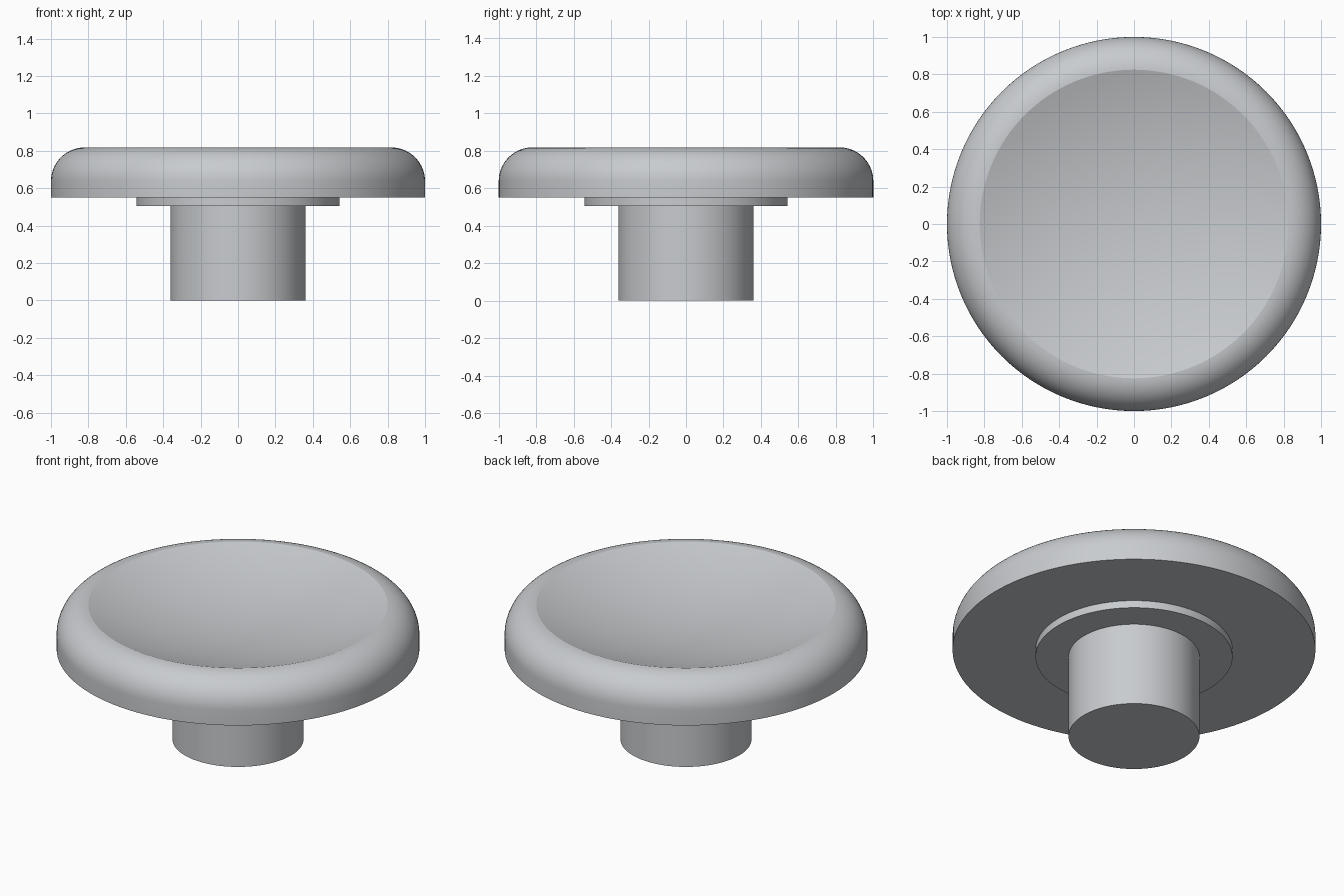
import bpy, bmesh, math

if "Cube" in bpy.data.objects:
    bpy.data.objects.remove(bpy.data.objects["Cube"])

SEGMENTS = 128

metal = bpy.data.materials.new("light_grey")
metal.diffuse_color = (0.58, 0.60, 0.62, 1)
metal.use_nodes = True
metal.node_tree.nodes["Principled BSDF"].inputs["Base Color"].default_value = metal.diffuse_color


def lathe(name, profile):
    """Spin an (r, z) profile around z; end points on the axis become poles."""
    bm = bmesh.new()
    verts = [bm.verts.new((r, 0, z)) for r, z in profile]
    edges = [bm.edges.new(pair) for pair in zip(verts, verts[1:])]
    bmesh.ops.spin(bm, geom=verts + edges, cent=(0, 0, 0), axis=(0, 0, 1),
                   angle=2 * math.pi, steps=SEGMENTS, use_duplicate=False)
    bmesh.ops.remove_doubles(bm, verts=bm.verts, dist=1e-5)
    bmesh.ops.recalc_face_normals(bm, faces=bm.faces)
    mesh = bpy.data.meshes.new(name)
    bm.to_mesh(mesh)
    bm.free()
    obj = bpy.data.objects.new(name, mesh)
    bpy.context.collection.objects.link(obj)
    mesh.materials.append(metal)
    bpy.ops.object.select_all(action='DESELECT')
    obj.select_set(True)
    bpy.context.view_layer.objects.active = obj
    bpy.ops.object.shade_smooth_by_angle(angle=math.radians(18))
    return obj


# Round head: flat underside, rounded rim, shallow spherical dish on top
TOP, BOTTOM, FILLET, DISH_R, DEPTH = 0.818, 0.55, 0.18, 0.825, 0.14
head = [(0, BOTTOM), (1, BOTTOM)]
for i in range(15):
    a = math.pi / 2 * i / 14
    head.append((1 - FILLET + FILLET * math.cos(a),
                 TOP - FILLET + FILLET * math.sin(a)))
head[-1] = (DISH_R, TOP)
sphere_r = (DISH_R ** 2 + DEPTH ** 2) / (2 * DEPTH)
for i in range(15, -1, -1):
    r = DISH_R * i / 16
    head.append((r, TOP - DEPTH + sphere_r - math.sqrt(sphere_r ** 2 - r * r)))
lathe("dished_head", head)

# Thin collar under the head
lathe("collar", [(0, 0.505), (0.543, 0.505), (0.543, 0.55), (0, 0.55)])

# Cylindrical stem
lathe("stem", [(0, 0), (0.361, 0), (0.361, 0.505), (0, 0.505)])
